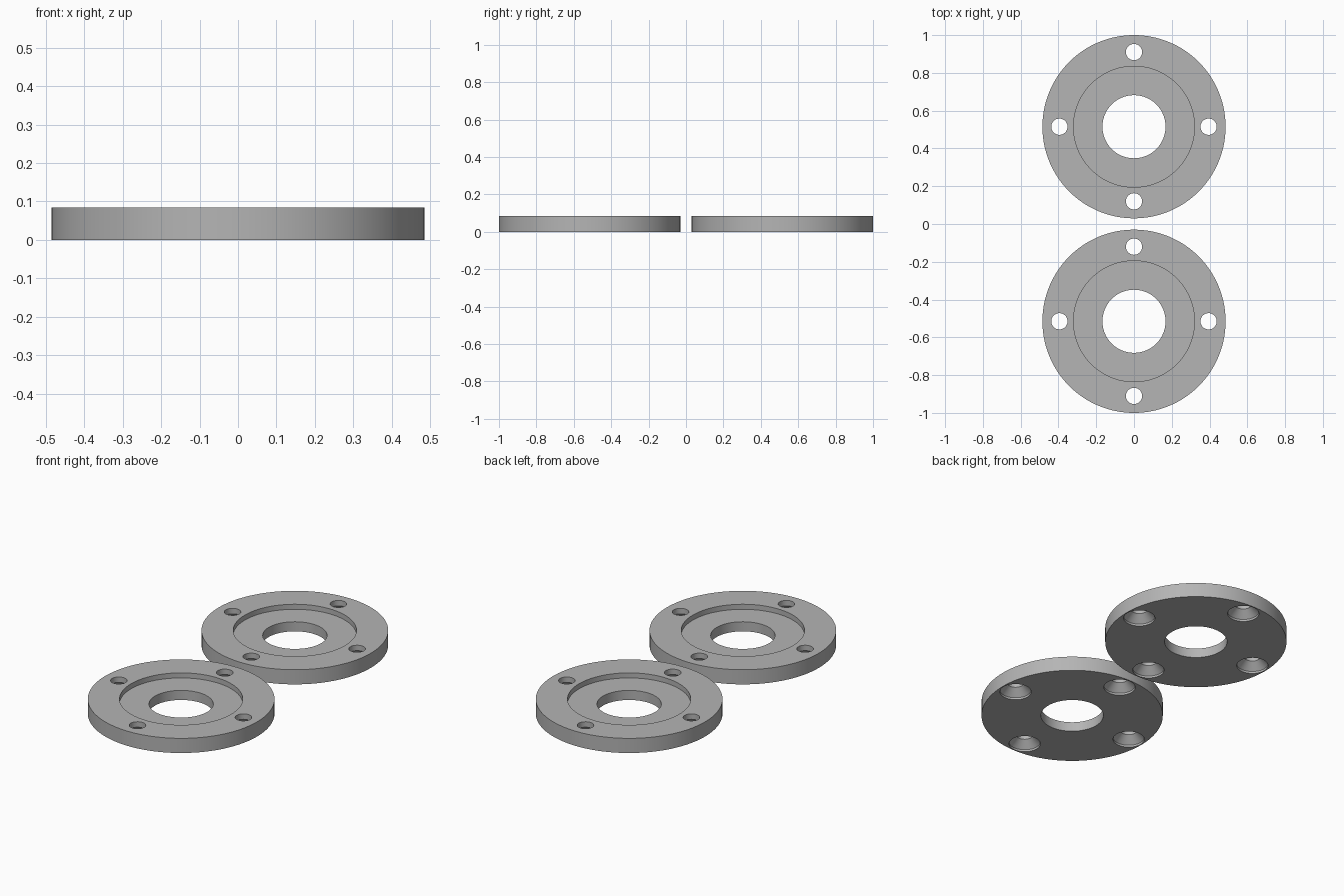
import bpy, bmesh
from math import pi, radians
from mathutils import Matrix, Vector

if "Cube" in bpy.data.objects:
    bpy.data.objects.remove(bpy.data.objects["Cube"])

SPACING = 0.515       # distance of each flange centre from the origin
BOLT_CIRCLE = 0.395

grey = bpy.data.materials.new("plain_grey")
grey.use_nodes = True
grey.diffuse_color = (0.46, 0.46, 0.46, 1)
grey.node_tree.nodes["Principled BSDF"].inputs["Base Color"].default_value = grey.diffuse_color


def lathe(bm, profile, steps, offset=(0, 0, 0)):
    """Revolve a closed (radius, height) profile about z."""
    verts = [bm.verts.new((r, 0, z)) for r, z in profile]
    edges = [bm.edges.new((v, verts[i - 1])) for i, v in enumerate(verts)]
    before = set(bm.verts) - set(verts)
    bmesh.ops.spin(bm, geom=verts + edges, axis=(0, 0, 1), cent=(0, 0, 0),
                   angle=2 * pi, steps=steps, use_merge=True)
    bmesh.ops.translate(bm, verts=[v for v in bm.verts if v not in before], vec=offset)


def finish(bm, name):
    bmesh.ops.remove_doubles(bm, verts=bm.verts, dist=1e-5)
    bmesh.ops.dissolve_degenerate(bm, edges=bm.edges, dist=1e-6)
    bmesh.ops.recalc_face_normals(bm, faces=bm.faces)
    mesh = bpy.data.meshes.new(name)
    bm.to_mesh(mesh)
    bm.free()
    mesh.materials.append(grey)
    obj = bpy.data.objects.new(name, mesh)
    bpy.context.collection.objects.link(obj)
    return obj


# Flange body: disc with a central bore and a recessed upper face
body = bmesh.new()
lathe(body, [(0.167, 0), (0.485, 0), (0.485, 0.084), (0.32, 0.084),
             (0.32, 0.055), (0.167, 0.055)], 128)
flange = finish(body, "front_flange")

# Bolt holes: straight above, countersunk from below
drills = bmesh.new()
for i in range(4):
    offset = Matrix.Rotation(i * pi / 2, 3, "Z") @ Vector((BOLT_CIRCLE, 0, 0))
    lathe(drills, [(0, -0.02), (0.084, -0.02), (0.084, 0.012), (0.043, 0.053),
                   (0.043, 0.12), (0, 0.12)], 48, offset)
cutter = finish(drills, "bolt_hole_cutter")
cutter.hide_render = True

cut = flange.modifiers.new("bolt_holes", "BOOLEAN")
cut.operation = "DIFFERENCE"
cut.solver = "EXACT"
cut.object = cutter

bpy.ops.object.select_all(action="DESELECT")
flange.select_set(True)
bpy.context.view_layer.objects.active = flange
bpy.ops.object.modifier_apply(modifier=cut.name)
bpy.data.objects.remove(cutter)
bpy.ops.object.shade_smooth_by_angle(angle=radians(30))

# Matching pair, side by side along y
flange.location.y = -SPACING
twin = bpy.data.objects.new("back_flange", flange.data)
twin.location.y = SPACING
bpy.context.collection.objects.link(twin)
